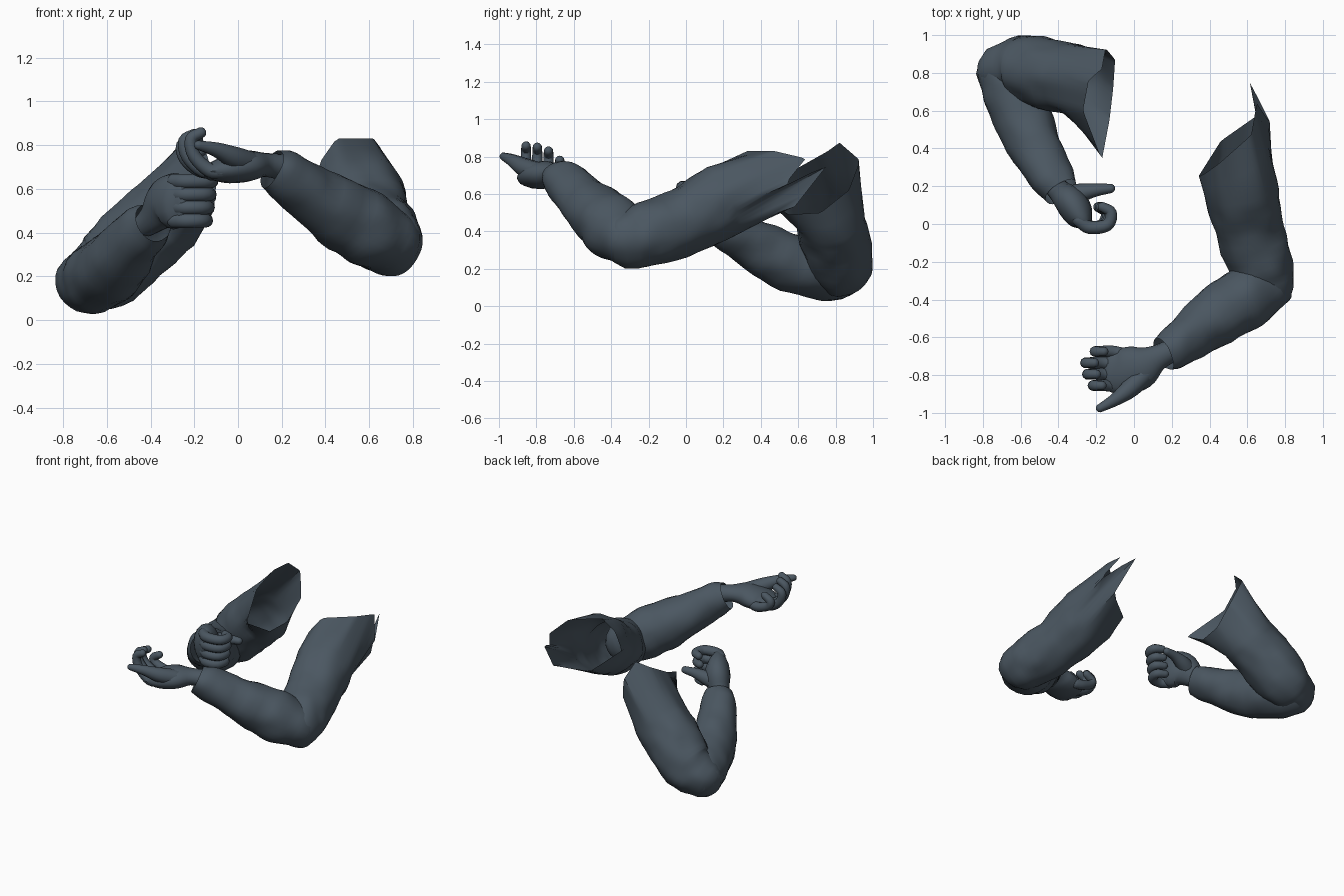
import bpy, bmesh, math
from mathutils import Vector, noise

if "Cube" in bpy.data.objects:
    bpy.data.objects.remove(bpy.data.objects["Cube"])

slate = bpy.data.materials.new("dark_slate")
slate.use_nodes = True
slate.diffuse_color = (0.07, 0.095, 0.12, 1)
slate.node_tree.nodes["Principled BSDF"].inputs["Base Color"].default_value = slate.diffuse_color
Y, Z = Vector((0, 1, 0)), Vector((0, 0, 1))


def smooth_path(rows, steps):
    """Catmull-Rom through rows of (x, y, z, radius, second radius)."""
    rows = [Vector(r if len(r) == 5 else (*r, r[-1])) for r in rows]
    ext = [rows[0] * 2 - rows[1], *rows, rows[-1] * 2 - rows[-2]]
    out = []
    for a, b, c, d in zip(ext, ext[1:], ext[2:], ext[3:]):
        for i in range(steps):
            t = i / steps
            out.append(b + (c - a) * (t / 2) + (a * 2 - b * 5 + c * 4 - d) * (t * t / 2)
                       + (b * 3 - a - c * 3 + d) * (t ** 3 / 2))
    return out + [rows[-1]]


def fit_loop(loop, u, v, angles):
    """Resample a free-form opening so that it matches the ring angles."""
    pts = [Vector(p) for p in loop]
    mid = sum(pts, Vector()) / len(pts)
    keyed = sorted((math.atan2((p - mid).dot(v), (p - mid).dot(u)) % math.tau, i)
                   for i, p in enumerate(pts))
    ring = []
    for a in angles:
        k = next((j for j, q in enumerate(keyed) if q[0] > a), 0)
        (a0, i0), (a1, i1) = keyed[k - 1], keyed[k]
        ring.append(pts[i0].lerp(pts[i1], ((a - a0) % math.tau) / ((a1 - a0) % math.tau)))
    return ring


def tube(name, rows, up=Z, sides=14, steps=4, start_dome=False, end_dome=True,
         opening=None, lumps=0.0):
    path = smooth_path(rows, steps)
    angles = [math.tau * i / sides for i in range(sides)]
    rings = []

    def ring(centre, u, v, ru, rv):
        pts = []
        for a in angles:
            p = centre + u * (math.cos(a) * ru) + v * (math.sin(a) * rv)
            p += (p - centre).normalized() * (lumps * noise.noise(p * 9))
            pts.append(p)
        return pts

    for i, r in enumerate(path):
        c = r.to_3d()
        t = (path[min(i + 1, len(path) - 1)].to_3d() - path[max(i - 1, 0)].to_3d()).normalized()
        u = t.cross(up).normalized()
        v = u.cross(t)
        caps = [math.radians(d) for d in (25, 50, 75)]
        dome = lambda a, s: ring(c + t * (s * math.sin(a) * min(r[3], r[4])), u, v,
                                 r[3] * math.cos(a), r[4] * math.cos(a))
        if i == 0 and opening:
            loop = fit_loop(opening, u, v, angles)
            first = ring(c, u, v, r[3], r[4])
            rings += [loop, [p.lerp(q, 0.5) for p, q in zip(loop, first)]]
        if i == 0 and start_dome:
            rings += [dome(a, -1) for a in reversed(caps)]
        rings.append(ring(c, u, v, r[3], r[4]))
        if i == len(path) - 1 and end_dome:
            rings += [dome(a, 1) for a in caps]

    bm = bmesh.new()
    grid = [[bm.verts.new(p) for p in pts] for pts in rings]
    for a, b in zip(grid, grid[1:]):
        for j in range(sides):
            k = (j + 1) % sides
            bm.faces.new((a[j], a[k], b[k], b[j]))
    if start_dome:
        bm.faces.new(grid[0])
    if end_dome:
        bm.faces.new(grid[-1])
    bmesh.ops.recalc_face_normals(bm, faces=bm.faces)
    mesh = bpy.data.meshes.new(name)
    bm.to_mesh(mesh)
    bm.free()
    mesh.materials.append(slate)
    ob = bpy.data.objects.new(name, mesh)
    bpy.context.collection.objects.link(ob)
    bpy.ops.object.select_all(action='DESELECT')
    ob.select_set(True)
    bpy.context.view_layer.objects.active = ob
    bpy.ops.object.shade_smooth_by_angle(angle=math.radians(45))


# Left sleeve: upper arm with slanted open shoulder, forearm with open cuff
tube("left_upper_sleeve",
     [(.56, .2, .57, .2), (.605, 0, .46, .183), (.665, -.2, .39, .172), (.69, -.3, .36, .158)],
     sides=48, lumps=.015,
     opening=[(.34, .25, .6), (.38, .27, .73), (.45, .32, .83), (.62, .47, .83), (.65, .64, .79),
              (.61, .76, .76), (.73, .52, .64), (.66, .58, .53), (.46, .44, .49)])
tube("left_forearm_sleeve",
     [(.69, -.32, .36, .15), (.6, -.385, .415, .17), (.5, -.445, .47, .163),
      (.35, -.55, .565, .137), (.22, -.65, .66, .115), (.155, -.685, .695, .09)],
     sides=24, lumps=.015, start_dome=True, end_dome=False)

# Right sleeve
tube("right_upper_sleeve",
     [(-.33, .77, .48, .187), (-.45, .79, .37, .187), (-.59, .82, .235, .18), (-.69, .81, .185, .143)],
     sides=48, lumps=.015,
     opening=[(-.17, .82, .875), (-.15, .93, .78), (-.1, .87, .62), (-.11, .72, .5),
              (-.13, .55, .49), (-.17, .34, .62), (-.27, .6, .74), (-.24, .76, .83)])
tube("right_forearm_sleeve",
     [(-.69, .8, .18, .145), (-.64, .7, .2, .163), (-.58, .55, .235, .158),
      (-.52, .4, .31, .14), (-.44, .25, .4, .118), (-.39, .17, .45, .095)],
     sides=24, lumps=.015, start_dome=True, end_dome=False)

# Left hand: palm up, fingers curling upward, thumb stretched forward
tube("left_palm",
     [(.2, -.67, .7, .06), (.12, -.71, .71, .07, .055), (.04, -.755, .705, .115, .072),
      (-.05, -.78, .69, .125, .065), (-.12, -.78, .68, .11, .042)], sides=16)
for i, name in enumerate(("little", "ring", "middle", "index")):
    y, s = -.675 - .06 * i, (.04, -.01, 0, .03)[i]
    lift = (-.035, .015, .035, .042)[i]
    tube(f"left_{name}_finger",
         [(-.07, y - .01, .68, .034), (-.16 + s, y, .685, .033), (-.23 + s, y, .73 + lift / 2, .03),
          (-.245 + s, y, .785 + lift, .028), (-.2 + s, y, .815 + lift, .025)],
         up=Y, sides=10, start_dome=True)
tube("left_thumb",
     [(.06, -.79, .715, .055), (-.02, -.87, .745, .05), (-.1, -.93, .78, .034),
      (-.18, -.975, .8, .022)], sides=10, start_dome=True)

# Right hand: loosely closed fist with the thumb tucked level with the fingers
tube("right_palm",
     [(-.43, .21, .43, .055), (-.385, .165, .47, .065, .075), (-.33, .11, .53, .085, .12),
      (-.285, .04, .545, .075, .128), (-.255, 0, .545, .04, .115)], sides=16)
for i, name in enumerate(("little", "ring", "middle", "index")):
    z, s = .455 + .06 * i, .008 * i
    tube(f"right_{name}_finger",
         [(-.29, .02, z, .036), (-.235, -.018, z, .035), (-.165 + s, -.005, z, .033),
          (-.145 + s, .06, z, .03), (-.19 + s, .09, z, .026)], sides=10, start_dome=True)
tube("right_thumb",
     [(-.35, .14, .51, .06), (-.28, .165, .535, .05), (-.2, .18, .555, .034),
      (-.125, .188, .56, .025)], sides=10, start_dome=True)
